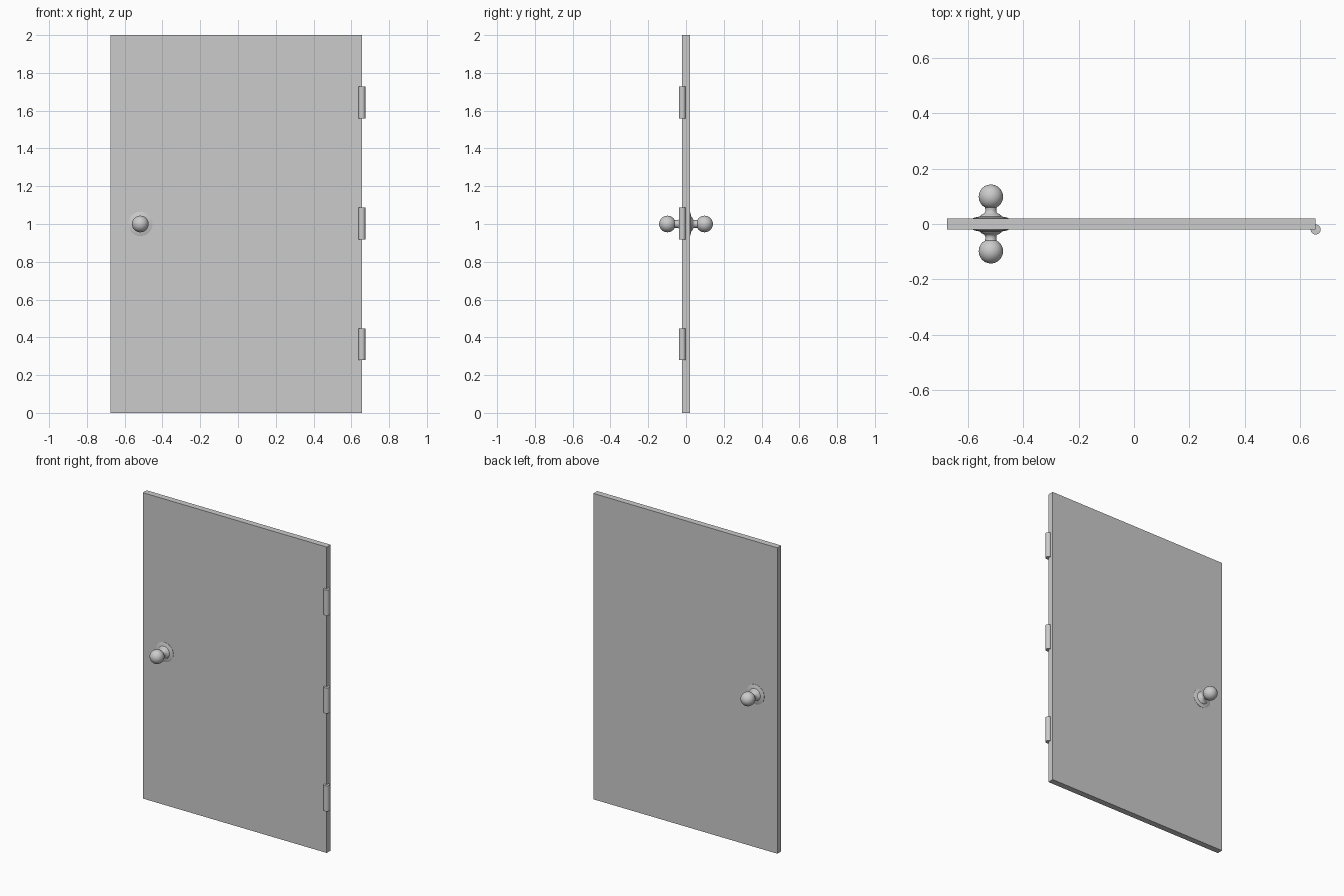
import bpy, bmesh, math
from mathutils import Matrix, Vector

if "Cube" in bpy.data.objects:
    bpy.data.objects.remove(bpy.data.objects["Cube"])

HANDLE = Vector((-0.517, 0, 1.0))


def finish(bm, name, smooth=None):
    bmesh.ops.recalc_face_normals(bm, faces=bm.faces)
    mesh = bpy.data.meshes.new(name)
    bm.to_mesh(mesh)
    bm.free()
    obj = bpy.data.objects.new(name, mesh)
    bpy.context.collection.objects.link(obj)
    if smooth:
        bpy.ops.object.select_all(action='DESELECT')
        obj.select_set(True)
        bpy.context.view_layer.objects.active = obj
        bpy.ops.object.shade_smooth_by_angle(angle=math.radians(smooth))
    return obj


def lathe(name, profile, side):
    """Turn (radius, distance from door centre) points about the handle's y axis."""
    bm = bmesh.new()
    verts = [bm.verts.new(HANDLE + Vector((r, side * d, 0))) for r, d in profile]
    edges = [bm.edges.new(pair) for pair in zip(verts, verts[1:])]
    bmesh.ops.spin(bm, geom=verts + edges, cent=HANDLE, axis=(0, 1, 0),
                   angle=2 * math.pi, steps=32, use_duplicate=False)
    bmesh.ops.remove_doubles(bm, verts=bm.verts, dist=1e-5)
    return finish(bm, name, 40)


# Door slab
bm = bmesh.new()
bmesh.ops.create_cube(bm, size=1, matrix=Matrix.Translation((-0.0095, 0, 1))
                      @ Matrix.Diagonal((1.331, 0.04, 2, 1)))
finish(bm, "door_panel")

# Knuckle hinges on the front right edge
for label, z in (("lower", 0.363), ("middle", 1.003), ("upper", 1.643)):
    bm = bmesh.new()
    bmesh.ops.create_cone(bm, cap_ends=True, segments=32, radius1=0.018,
                          radius2=0.018, depth=0.168,
                          matrix=Matrix.Translation((0.656, -0.02, z)))
    finish(bm, label + "_hinge", 40)

# Rose plate with flared neck, and ball knob, on both faces
R, D = 0.044, 0.0985
rose = [(0, 0.015), (0.064, 0.015), (0.064, 0.0215), (0.058, 0.0235), (0.04, 0.027),
        (0.036, 0.032), (0.029, 0.036), (0.023, 0.039), (0.02, 0.045),
        (0.02, 0.053), (0.022, 0.062), (0, 0.062)]
ball = [(R * math.sin(math.pi * i / 16), D - R * math.cos(math.pi * i / 16))
        for i in range(17)]
for label, side in (("front", -1), ("back", 1)):
    lathe(label + "_rose", rose, side)
    lathe(label + "_knob", ball, side)
